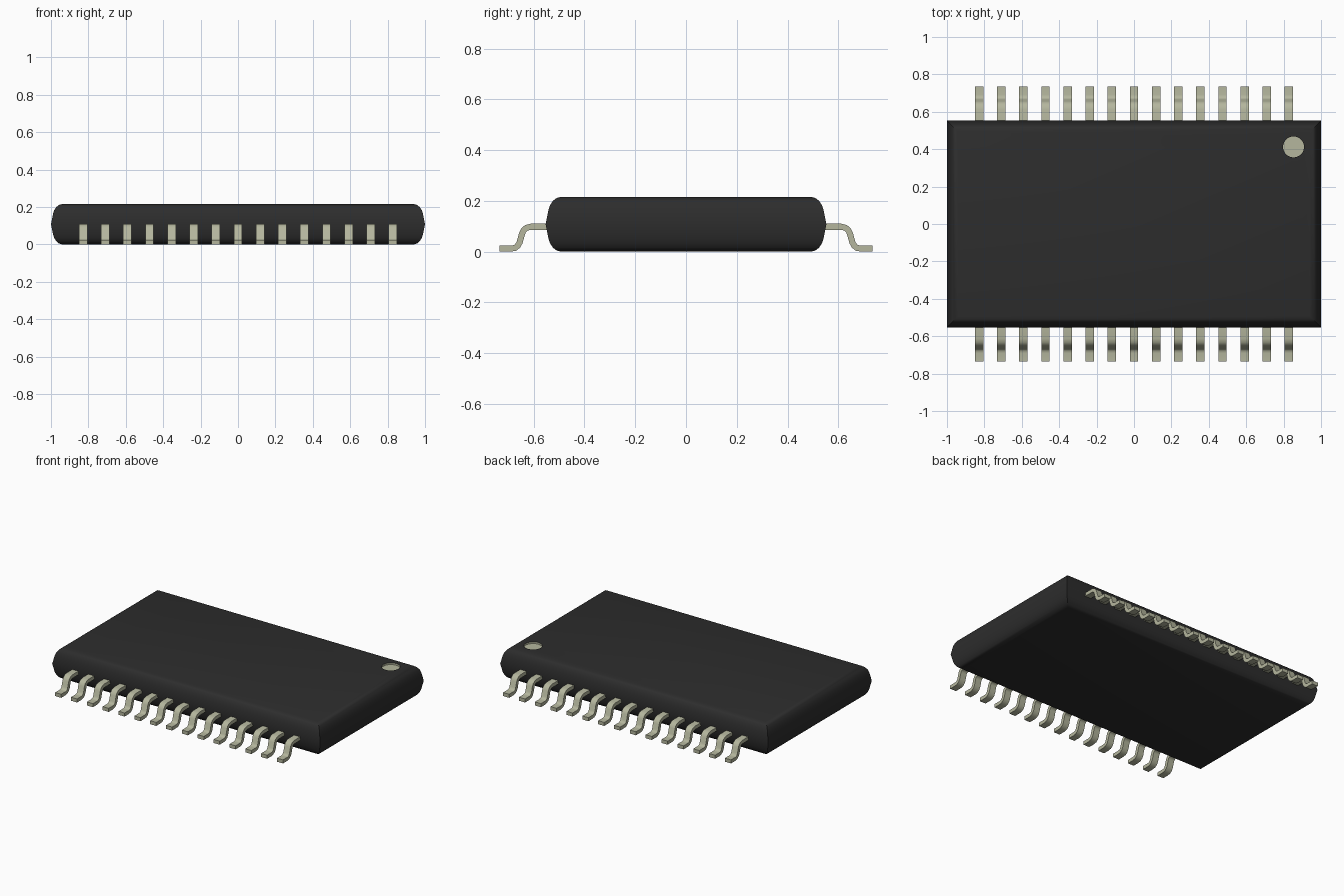
import bpy, bmesh
from mathutils import Vector
from math import radians

cube = bpy.data.objects.get("Cube")
if cube:
    bpy.data.objects.remove(cube, do_unlink=True)


def material(name, color):
    m = bpy.data.materials.new(name)
    m.diffuse_color = color
    m.use_nodes = True
    m.node_tree.nodes["Principled BSDF"].inputs["Base Color"].default_value = color
    return m


plastic = material("black plastic", (0.026, 0.026, 0.026, 1))
metal = material("pale metal", (0.46, 0.47, 0.34, 1))


def finish(bm, name, mats, angle):
    bmesh.ops.recalc_face_normals(bm, faces=bm.faces[:])
    mesh = bpy.data.meshes.new(name)
    bm.to_mesh(mesh)
    bm.free()
    for m in mats:
        mesh.materials.append(m)
    ob = bpy.data.objects.new(name, mesh)
    bpy.context.collection.objects.link(ob)
    if angle:
        bpy.ops.object.select_all(action="DESELECT")
        ob.select_set(True)
        bpy.context.view_layer.objects.active = ob
        bpy.ops.object.shade_smooth_by_angle(angle=radians(angle))
    return ob


# Package body: stacked rectangles with rounded top and bottom rims
HALF_X, HALF_Y, MID = 1.0, 0.553, 0.108
upper = [(0, 0), (0.011, 0.055), (0.018, 0.076), (0.029, 0.092),
         (0.043, 0.103), (0.06, MID)]
rim = [(i, MID - h) for i, h in reversed(upper)] + [(i, MID + h) for i, h in upper[1:]]
bm = bmesh.new()
rings = []
for inset, z in rim:
    x, y = HALF_X - inset, HALF_Y - inset
    rings.append([bm.verts.new((sx * x, sy * y, z))
                  for sx, sy in ((-1, -1), (1, -1), (1, 1), (-1, 1))])
for a, b in zip(rings, rings[1:]):
    for i in range(4):
        j = (i + 1) % 4
        bm.faces.new((a[i], a[j], b[j], b[i]))
bm.faces.new(rings[0])
bm.faces.new(rings[-1])
body = finish(bm, "package_body", [plastic, metal], 0)

# Round orientation mark: a shallow recess with a metal-coloured floor
DOT = Vector((0.853, 0.412, 2 * MID))
DEPTH = 0.012
bm = bmesh.new()
bmesh.ops.create_cone(bm, cap_ends=True, segments=32, radius1=0.056, radius2=0.056, depth=2 * DEPTH)
bmesh.ops.translate(bm, verts=bm.verts[:], vec=DOT)
for f in bm.faces:
    f.material_index = 1
cutter = finish(bm, "mark_cutter", [plastic, metal], 0)
cutter.hide_render = True
cut = body.modifiers.new("mark recess", "BOOLEAN")
cut.operation = "DIFFERENCE"
cut.solver = "EXACT"
cut.object = cutter
bpy.context.view_layer.objects.active = body
body.select_set(True)
bpy.ops.object.modifier_apply(modifier=cut.name)
bpy.data.objects.remove(cutter, do_unlink=True)
bpy.ops.object.select_all(action="DESELECT")
body.select_set(True)
bpy.ops.object.shade_smooth_by_angle(angle=radians(35))

# Gull-wing leads: a bent strip, repeated along both long sides
PATH = [Vector(p) for p in ((0.5, 0.098), (0.612, 0.098), (0.628, 0.094), (0.639, 0.085),
                            (0.645, 0.073), (0.655, 0.037), (0.662, 0.024),
                            (0.673, 0.015), (0.69, 0.012), (0.735, 0.012))]
COUNT, SPAN, WIDTH, THICK = 15, 0.828, 0.045, 0.024


def lead(name, x, side):
    bm = bmesh.new()
    rings = []
    for i, p in enumerate(PATH):
        before = PATH[max(i - 1, 0)]
        after = PATH[min(i + 1, len(PATH) - 1)]
        t = (after - before).normalized()
        n = Vector((-t.y, t.x)) * THICK / 2
        ring = []
        for dx, q in ((-1, p - n), (1, p - n), (1, p + n), (-1, p + n)):
            ring.append(bm.verts.new((x + dx * WIDTH / 2, side * q.x, max(q.y, 0))))
        rings.append(ring)
    for a, b in zip(rings, rings[1:]):
        for i in range(4):
            j = (i + 1) % 4
            bm.faces.new((a[i], a[j], b[j], b[i]))
    bm.faces.new(rings[0])
    bm.faces.new(rings[-1])
    return finish(bm, name, [metal], 40)


for side, label in ((-1, "front"), (1, "back")):
    for k in range(COUNT):
        lead(f"{label}_lead_{k + 1}", SPAN * (2 * k / (COUNT - 1) - 1), side)
